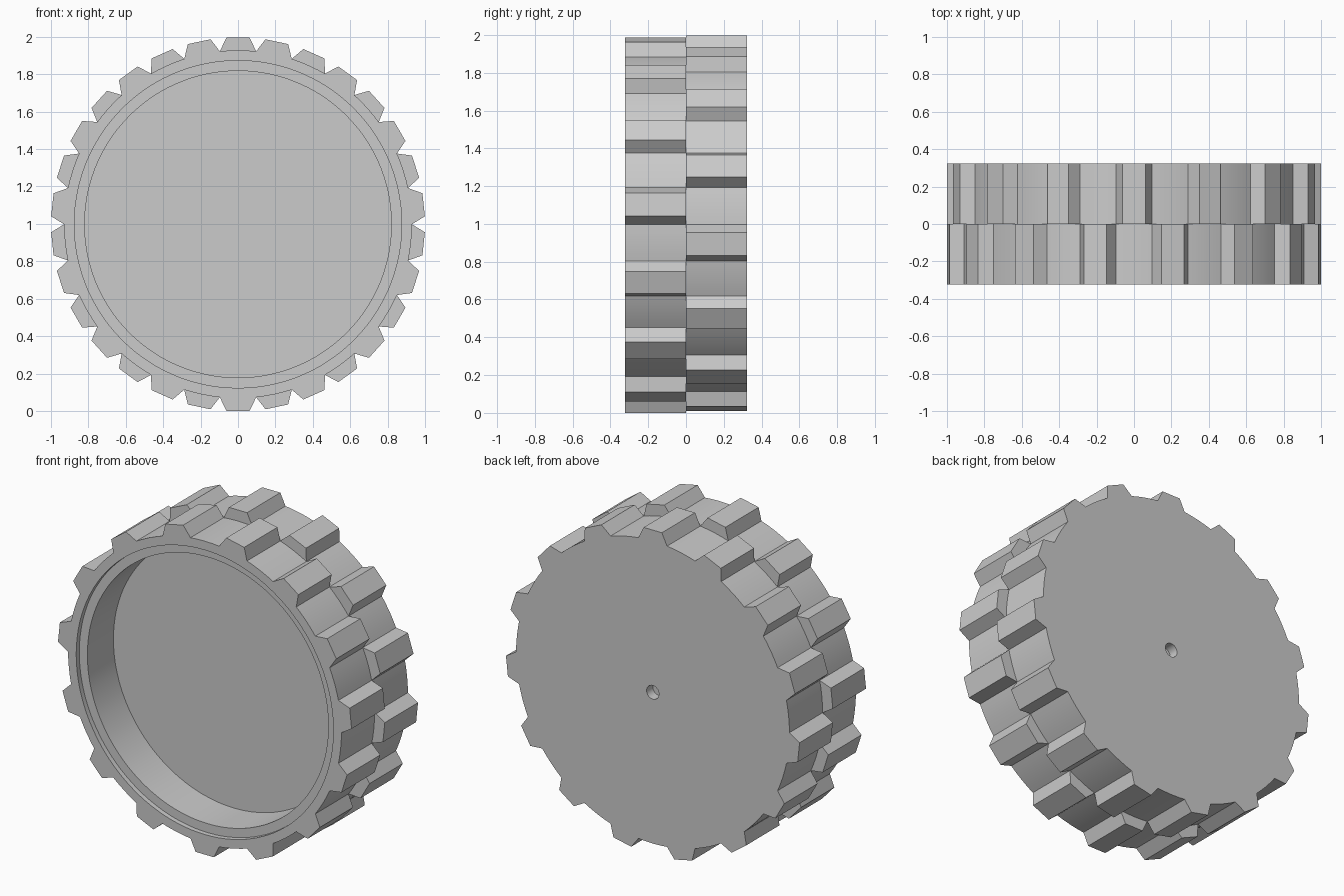
import bpy
import bmesh
from math import sin, cos, radians

cube = bpy.data.objects.get("Cube")
if cube:
    bpy.data.objects.remove(cube)

HALF = 0.323      # half the wheel's width
ROOT = 0.93       # tread radius between the lugs
TIP = 0.998       # radius at the middle of a lug
TIP_ANGLE = 3.55  # half angle of a lug's flat top
PITCH = 12        # lugs alternate between the two halves

# Every half pitch carries the same four angles, so all rings match up
steps = [(slot, slot * PITCH + a)
         for slot in range(30) for a in (-PITCH / 2, -TIP_ANGLE, 0, TIP_ANGLE)]


def circle(radius):
    return [radius] * len(steps)


def lugs(parity):
    """Radii of a tread outline with a lug on every second slot."""
    radii = []
    for slot, angle in steps:
        offset = angle - slot * PITCH
        if slot % 2 != parity or offset == -PITCH / 2:
            radii.append(ROOT)
        else:
            radii.append(TIP / cos(radians(offset)))
    return radii


# Rings from the front cavity floor, around the tread, to the rear blind hole
rings = [
    (circle(0.82), -0.04),
    (circle(0.82), -HALF + 0.03),
    (circle(0.875), -HALF + 0.03),
    (circle(0.875), -HALF),
    (lugs(1), -HALF),
    (lugs(1), 0),
    (lugs(0), 0),
    (lugs(0), HALF),
    (circle(0.042), HALF),
    (circle(0.042), HALF - 0.06),
]

bm = bmesh.new()
loops = []
for radii, y in rings:
    loops.append([bm.verts.new((r * sin(radians(a)), y, TIP + r * cos(radians(a))))
                  for r, (_, a) in zip(radii, steps)])
for low, high in zip(loops, loops[1:]):
    for i in range(len(steps)):
        bm.faces.new((low[i - 1], low[i], high[i], high[i - 1]))
bm.faces.new(loops[0])
bm.faces.new(loops[-1])
bmesh.ops.remove_doubles(bm, verts=bm.verts, dist=0.0001)
bmesh.ops.recalc_face_normals(bm, faces=bm.faces)

mesh = bpy.data.meshes.new("lugged_wheel")
bm.to_mesh(mesh)
bm.free()
wheel = bpy.data.objects.new("lugged_wheel", mesh)
bpy.context.collection.objects.link(wheel)

# Plain grey
grey = bpy.data.materials.new("grey")
grey.use_nodes = True
colour = (0.6, 0.6, 0.6, 1)
grey.diffuse_color = colour
grey.node_tree.nodes["Principled BSDF"].inputs["Base Color"].default_value = colour
mesh.materials.append(grey)

# Smooth round surfaces, crisp lug edges
bpy.ops.object.select_all(action="DESELECT")
wheel.select_set(True)
bpy.context.view_layer.objects.active = wheel
bpy.ops.object.shade_smooth_by_angle(angle=radians(20))
